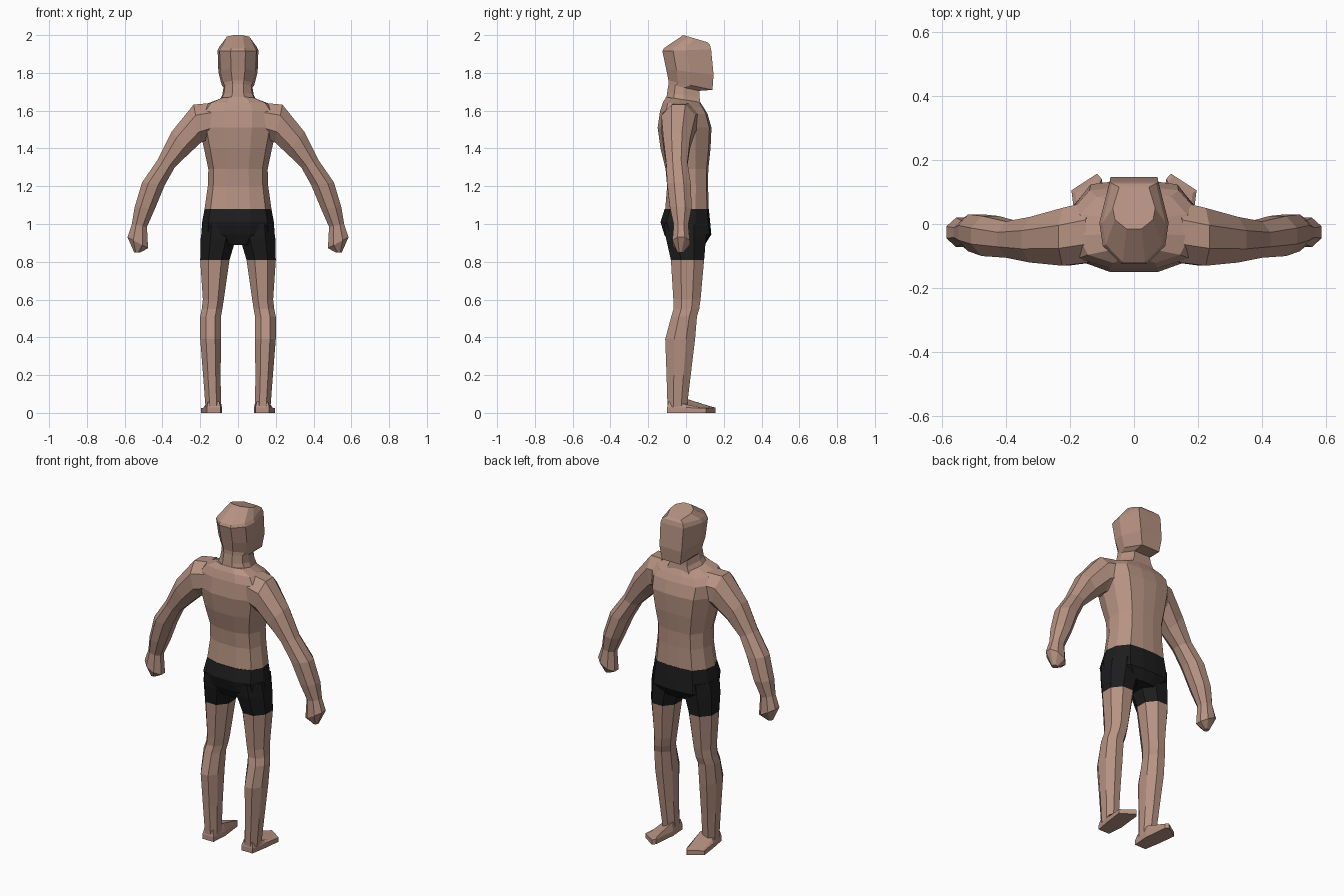
import bpy, bmesh
from mathutils import Vector


def material(name, rgb):
    m = bpy.data.materials.new(name)
    m.diffuse_color = (*rgb, 1)
    return m


SKIN = material("skin", (0.47, 0.29, 0.225))
BLACK = material("black cloth", (0.012, 0.012, 0.013))


def loft(name, rings, mat, mirror=False):
    """Bridge equal-length rings of points and cap both ends."""
    bm = bmesh.new()
    loops = [[bm.verts.new(p) for p in r] for r in rings]
    n = len(loops[0])
    for a, b in zip(loops, loops[1:]):
        for i in range(n):
            j = (i + 1) % n
            bm.faces.new((a[i], a[j], b[j], b[i]))
    bm.faces.new(loops[0])
    bm.faces.new(loops[-1])
    bmesh.ops.recalc_face_normals(bm, faces=bm.faces)
    me = bpy.data.meshes.new(name)
    bm.to_mesh(me)
    bm.free()
    me.materials.append(mat)
    ob = bpy.data.objects.new(name, me)
    bpy.context.collection.objects.link(ob)
    if mirror:
        ob.modifiers.new("Mirror", "MIRROR")
    return ob


def body_ring(half, w, b, f, zb, zf):
    """Symmetric ring; half = (x fraction, back-to-front fraction) pairs."""
    pts = [(w * x, b + (f - b) * t, zb + (zf - zb) * t) for x, t in half]
    return pts + [(-x, y, z) for x, y, z in reversed(pts)]


# Octagon corners: (side, depth) fractions
OCT = [(0, .3), (0, .7), (.28, 1), (.72, 1), (1, .7), (1, .3), (.72, 0), (.28, 0)]


def limb_ring(inner, outer, b, f):
    """Octagonal ring between an inner and an outer (x, z) point."""
    i, o = Vector(inner), Vector(outer)
    out = []
    for s, t in OCT:
        p = i.lerp(o, s)
        out.append((p.x, b + (f - b) * t, p.y))
    return out


def leg_ring(z, xi, xo, b, f):
    return limb_ring((xi, z), (xo, z), b, f)


# Head and neck: half width, back, front, back height, front height
HEAD = [(.7, 1), (1, .5), (.9, .22), (.36, 0)]
loft("head_and_neck", [body_ring(HEAD, *r) for r in (
    (.105, -.105, .078, 1.655, 1.63),
    (.083, -.1, .072, 1.695, 1.67),
    (.077, -.093, .07, 1.74, 1.705),
    (.086, -.093, .14, 1.76, 1.71),
    (.104, -.105, .146, 1.82, 1.79),
    (.108, -.125, .133, 1.915, 1.925),
    (.098, -.118, .126, 1.93, 1.95),
    (.066, -.015, .115, 2.0, 1.962))], SKIN)

# Torso
TORSO = [(.22, 1), (.66, .96), (.94, .7), (1, .4), (.82, .12), (.36, 0)]
loft("torso", [body_ring(TORSO, w, b, f, z, z - d) for w, b, f, z, d in (
    (.177, -.11, .12, 1.08, 0),
    (.16, -.1, .117, 1.2, 0),
    (.157, -.108, .118, 1.29, 0),
    (.18, -.135, .13, 1.4, 0),
    (.205, -.15, .135, 1.51, 0),
    (.21, -.137, .115, 1.6, .02),
    (.175, -.122, .095, 1.645, .03),
    (.1, -.105, .075, 1.672, .027))], SKIN)

# Shorts: seat and two short legs
loft("shorts_seat", [body_ring(TORSO, w, b, f, z, z) for w, b, f, z in (
    (.177, -.113, .121, 1.08),
    (.19, -.135, .128, 1.01),
    (.194, -.115, .134, .945),
    (.1, -.085, .1, .89))], BLACK)
loft("shorts_leg", [leg_ring(*r) for r in (
    (1.0, .02, .187, -.115, .11),
    (.92, .012, .198, -.105, .105),
    (.81, .045, .2, -.08, .096))], BLACK, True)

# Legs, with knee and calf
loft("leg", [leg_ring(*r) for r in (
    (.81, .045, .2, -.08, .096),
    (.6, .075, .186, -.067, .077),
    (.55, .083, .192, -.066, .07),
    (.51, .09, .2, -.078, .058),
    (.39, .09, .2, -.11, .048),
    (.2, .092, .185, -.103, .025),
    (.03, .09, .172, -.098, .005))], SKIN, True)

# Feet: flat sole and a top sloping down to the toes
sole = [(.092, -.1), (.165, -.1), (.182, 0), (.195, .105), (.115, .157), (.1, .14), (.085, 0)]
tops = [.06, .06, .045, .025, .03, .034, .075]
loft("foot", [
    [(x, y, 0) for x, y in sole],
    [(x, y, min(h, .028)) for (x, y), h in zip(sole, tops)],
    [(.133 + (x - .133) * .8, y * .92, h) for (x, y), h in zip(sole, tops)]],
    SKIN, True)

# Arms with fists: inner point, outer point, back, front
loft("arm", [limb_ring(*r) for r in (
    ((.12, 1.46), (.15, 1.64), -.12, .07),
    ((.195, 1.432), (.235, 1.632), -.13, .05),
    ((.262, 1.37), (.35, 1.49), -.12, .022),
    ((.335, 1.3), (.425, 1.34), -.105, .008),
    ((.388, 1.205), (.508, 1.22), -.1, .025),
    ((.44, 1.08), (.547, 1.09), -.085, .03),
    ((.482, .985), (.562, 1.0), -.065, .012),
    ((.476, .872), (.585, .93), -.072, .02),
    ((.52, .848), (.55, .85), -.045, -.015))], SKIN, True)
